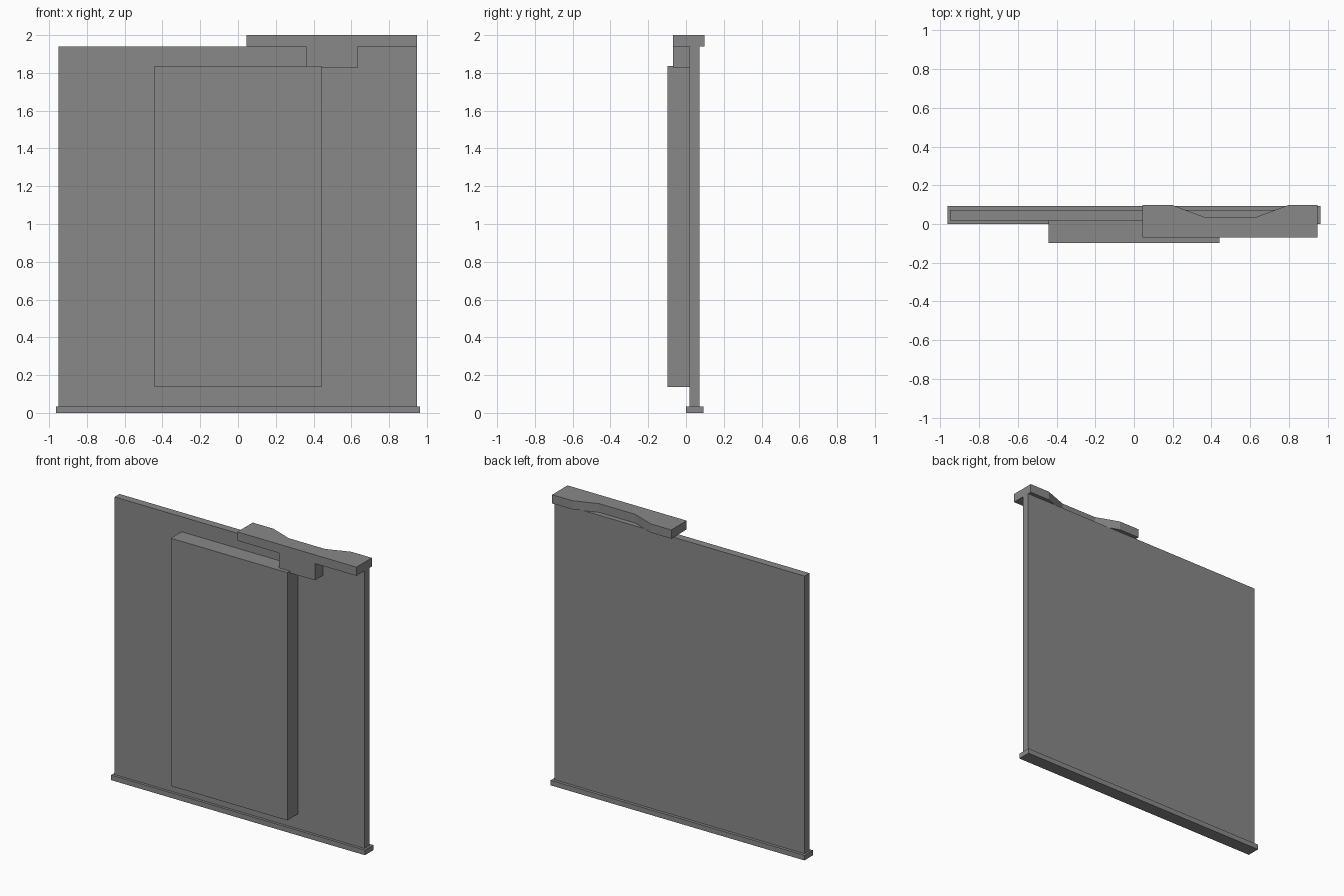
import bpy
import bmesh

default = bpy.data.objects.get("Cube")
if default:
    bpy.data.objects.remove(default, do_unlink=True)

# One plain grey for every part
GREY = (0.25, 0.25, 0.25, 1.0)
grey = bpy.data.materials.new("plain grey")
grey.use_nodes = True
grey.diffuse_color = GREY
grey.node_tree.nodes["Principled BSDF"].inputs["Base Color"].default_value = GREY


def prism(name, outline, z0, z1):
    """Extrude a top-view outline from z0 up to z1."""
    bm = bmesh.new()
    base = bm.faces.new([bm.verts.new((x, y, z0)) for x, y in outline])
    top = bmesh.ops.extrude_face_region(bm, geom=[base])["geom"]
    verts = [g for g in top if isinstance(g, bmesh.types.BMVert)]
    bmesh.ops.translate(bm, verts=verts, vec=(0, 0, z1 - z0))
    bmesh.ops.recalc_face_normals(bm, faces=bm.faces)
    mesh = bpy.data.meshes.new(name)
    bm.to_mesh(mesh)
    bm.free()
    mesh.materials.append(grey)
    obj = bpy.data.objects.new(name, mesh)
    bpy.context.collection.objects.link(obj)
    return obj


def box(name, x0, x1, y0, y1, z0, z1):
    return prism(name, [(x0, y0), (x1, y0), (x1, y1), (x0, y1)], z0, z1)


PANEL_TOP = 1.94
FRONT, BACK = 0.019, 0.072

# Upright panel standing on a slightly wider foot strip
box("foot_strip", -0.963, 0.963, 0.001, 0.092, 0, 0.035)
box("main_panel", -0.95, 0.948, FRONT, BACK, 0.035, PANEL_TOP)

# Raised block on the front
box("front_block", -0.442, 0.442, -0.097, FRONT, 0.137, 1.837)

# Top handle with a tapered finger recess along its back edge
prism("top_handle", [
    (0.044, -0.07), (0.948, -0.07), (0.948, 0.097), (0.795, 0.097),
    (0.633, 0.037), (0.36, 0.037), (0.2, 0.097), (0.044, 0.097),
], PANEL_TOP, 2.0)

# Tab hanging below the handle against the panel
box("handle_tab", 0.36, 0.632, -0.07, FRONT, 1.825, PANEL_TOP)
